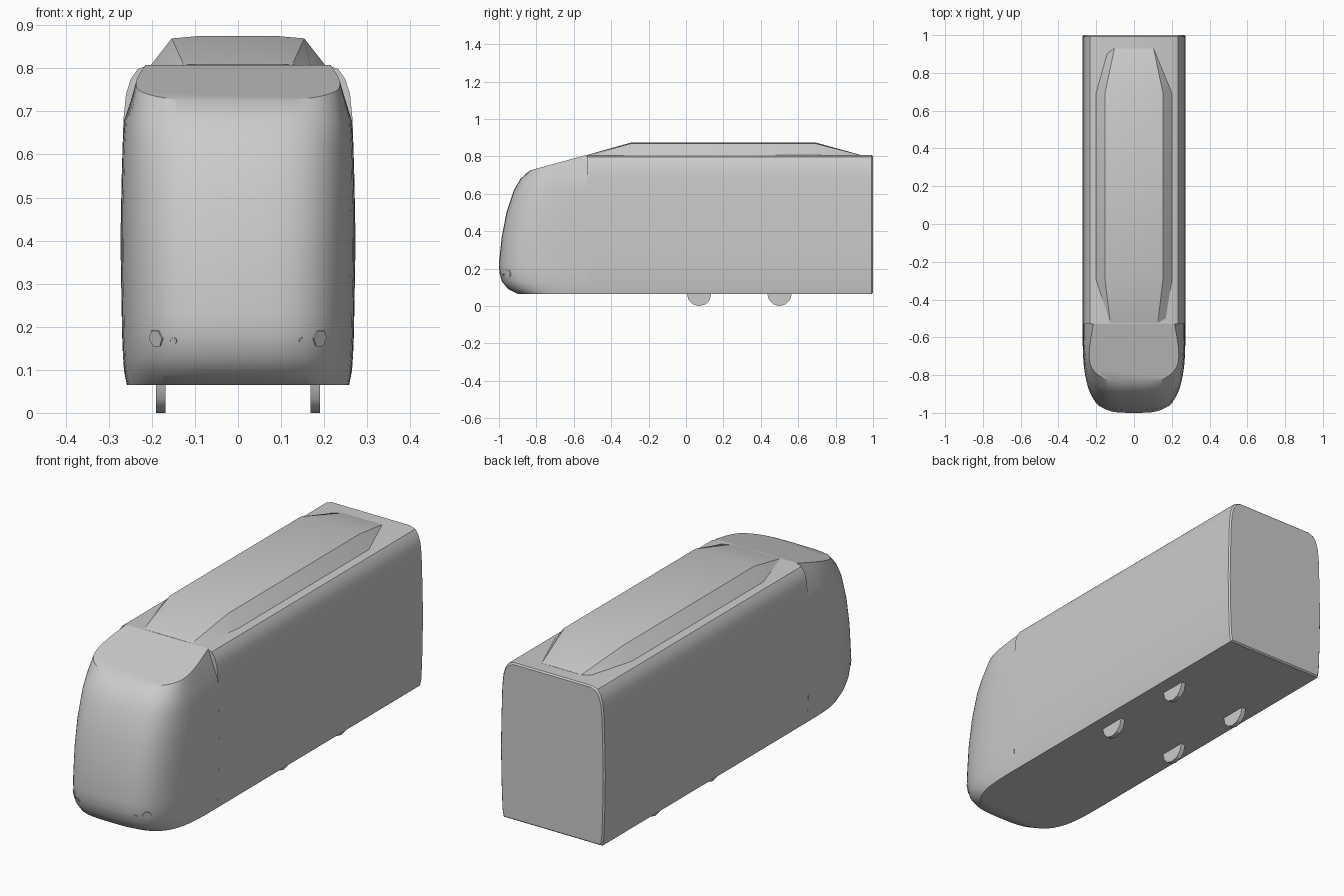
import bpy, bmesh, math
from mathutils import Vector, Matrix

cube = bpy.data.objects.get("Cube")
if cube:
    bpy.data.objects.remove(cube)

paint = bpy.data.materials.new("light grey")
paint.use_nodes = True
GREY = (0.6, 0.6, 0.6, 1)
paint.diffuse_color = GREY
paint.node_tree.nodes["Principled BSDF"].inputs["Base Color"].default_value = GREY


def finish(name, bm, angle=30):
    bmesh.ops.recalc_face_normals(bm, faces=bm.faces)
    mesh = bpy.data.meshes.new(name)
    bm.to_mesh(mesh)
    bm.free()
    mesh.materials.append(paint)
    obj = bpy.data.objects.new(name, mesh)
    bpy.context.collection.objects.link(obj)
    bpy.ops.object.select_all(action='DESELECT')
    obj.select_set(True)
    bpy.context.view_layer.objects.active = obj
    bpy.ops.object.shade_smooth_by_angle(angle=math.radians(angle))
    return obj


def loft(name, rings, angle=30):
    """Skin closed rings of equal length and cap both ends."""
    bm = bmesh.new()
    loops = [[bm.verts.new(p) for p in ring] for ring in rings]
    n = len(loops[0])
    for a, b in zip(loops, loops[1:]):
        for i in range(n):
            j = (i + 1) % n
            bm.faces.new((a[i], a[j], b[j], b[i]))
    bm.faces.new(loops[0])
    bm.faces.new(loops[-1])
    return finish(name, bm, angle)


def mirrored(half):
    return half + [(-x, z) for x, z in reversed(half)]


# Long body: one cross-section swept to a slightly rounded tail
JOIN = -0.53
section = mirrored([(.258, .065), (.265, .1), (.27, .23), (.273, .4), (.27, .55),
                    (.266, .68), (.26, .74), (.249, .775), (.233, .798), (.205, .808)])


def body_ring(y, inset=0):
    return [(x * (1 - inset / .27), y, .436 + (z - .436) * (1 - inset / .37)) for x, z in section]


loft("body", [body_ring(JOIN), body_ring(.993), body_ring(1, .006)])

# Rounded nose: plan outlines stacked by height, (height, half width, front y)
levels = [(.065, .258, -.9), (.09, .263, -.95), (.13, .267, -.984), (.18, .269, -.998),
          (.23, .27, -1), (.37, .272, -.985), (.5, .271, -.96), (.62, .268, -.92),
          (.68, .264, -.885)]
POWER = 2 / 3.5
STEPS = 36


def outline(width, front):
    points = []
    for i in range(STEPS + 1):
        a = math.pi * i / STEPS
        c, s = math.cos(a), max(math.sin(a), 0)
        points.append((math.copysign(abs(c) ** POWER, c) * width,
                       JOIN - (JOIN - front) * s ** POWER))
    return points


rings = [[(x, y, z) for x, y in outline(w, f)] for z, w, f in levels]
brow = []
for x, y in outline(.256, -.835):
    taper = max(0, (y + .75) / .22)
    brow.append((x * (1 - .16 * taper), y, .725 + (y + .835) * .083 / .305))
rings.append(brow)
loft("nose", rings)

# Raised roof fairing with sloping ends: (y, half width, base z, top z)
stations = [(-.525, .17, .8, .809), (-.29, .208, .8, .877),
            (.69, .208, .8, .877), (.93, .14, .8, .809)]
rings = []
for y, w, base, top in stations:
    rise = top - base
    half = [(w, base), (w * .74, base + rise * .9), (w * .43, base + rise * .975)]
    rings.append([(x, y, z) for x, z in mirrored(half)])
loft("roof_fairing", rings, 20)


# Lamps set flush into the curved nose
def nose_y(x, z):
    for (z0, w0, f0), (z1, w1, f1) in zip(levels, levels[1:]):
        if z0 <= z <= z1:
            t = (z - z0) / (z1 - z0)
            w, f = w0 + (w1 - w0) * t, f0 + (f1 - f0) * t
            return JOIN - (JOIN - f) * (1 - abs(x / w) ** 3.5) ** (1 / 3.5)


def disc(name, centre, axis, radius, depth, sides, turn=0, angle=30):
    bm = bmesh.new()
    rot = Vector(axis).to_track_quat('Z', 'Y').to_matrix().to_4x4()
    bmesh.ops.create_cone(bm, cap_ends=True, segments=sides, radius1=radius, radius2=radius,
                          depth=depth, matrix=Matrix.Translation(centre) @ rot
                          @ Matrix.Rotation(turn, 4, 'Z'))
    return finish(name, bm, angle)


for side, label in ((1, "left"), (-1, "right")):
    for lamp, x, z, r, sides in (("headlight", .19, .173, .021, 6), ("small_lamp", .149, .168, .008, 8)):
        x *= side
        e = .01
        slope_x = (nose_y(x + e, z) - nose_y(x - e, z)) / (2 * e)
        slope_z = (nose_y(x, z + e) - nose_y(x, z - e)) / (2 * e)
        disc(f"{lamp}_{label}", (x, nose_y(x, z), z), (slope_x, -1, slope_z), r, .005, sides,
             math.pi / 6)
    # Wheels, half hidden under the floor
    for place, y in (("front", .07), ("rear", .5)):
        disc(f"{place}_wheel_{label}", (side * .179, y, .065), (1, 0, 0), .065, .022, 12)
